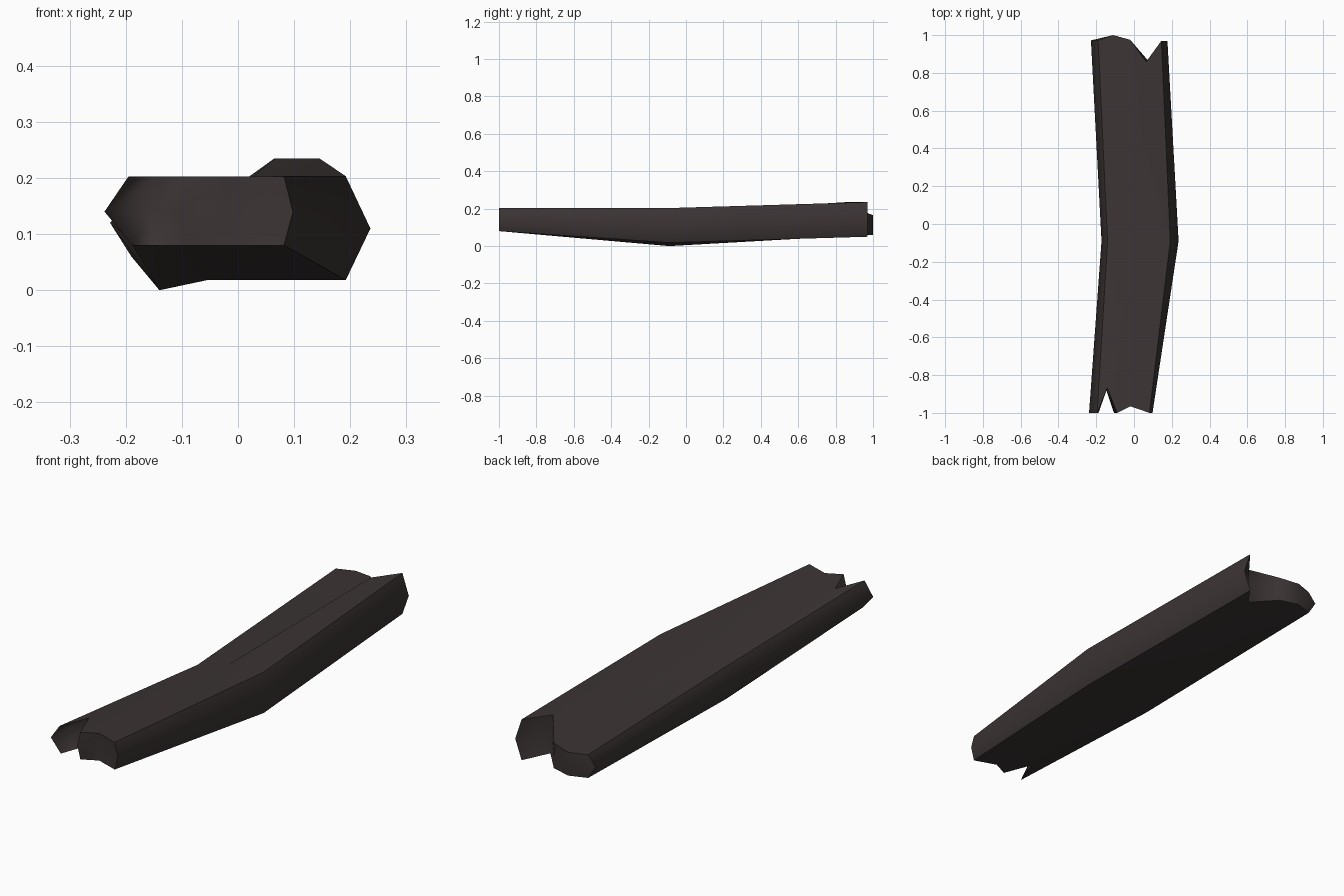
import bpy
import bmesh

cube = bpy.data.objects.get("Cube")
if cube:
    bpy.data.objects.remove(cube)

# One dark wood colour
wood = bpy.data.materials.new("dark charred wood")
wood.use_nodes = True
colour = (0.044, 0.034, 0.034, 1)
wood.diffuse_color = colour
wood.node_tree.nodes["Principled BSDF"].inputs["Base Color"].default_value = colour

# Each station has a top row and a bottom row, and its outer ridge points
front_top = [(-0.195, -1, 0.203), (-0.141, -0.868, 0.203), (-0.09, -1, 0.203),
             (-0.02, -0.965, 0.203), (0.082, -1, 0.203)]
front_bottom = [(-0.188, -1, 0.08), (-0.141, -0.868, 0.08), (-0.09, -1, 0.08),
                (-0.02, -0.965, 0.08), (0.082, -1, 0.08)]
# The bend: the top tilts down to the left, the bottom is nearly level
bend_x = [-0.14, -0.055, -0.01, 0.04, 0.192]
bend_top = [(x, -0.09, 0.171 + 0.168 * x) for x in bend_x]
bend_bottom = [(x, -0.09, 0 if x == bend_x[0] else 0.018) for x in bend_x]
back_top = [(-0.19, 0.972, 0.165), (-0.11, 1, 0.165), (-0.02, 0.975, 0.174),
            (0.065, 0.86, 0.235), (0.145, 0.97, 0.235)]
back_bottom = [(-0.19, 0.972, 0.06), (-0.11, 1, 0.06), (-0.02, 0.975, 0.06),
               (0.072, 0.868, 0.062), (0.145, 0.97, 0.05)]
stations = [(front_top, front_bottom, (-0.238, -1, 0.14), (0.098, -1, 0.14)),
            (bend_top, bend_bottom, (-0.172, -0.09, 0.073), (0.236, -0.09, 0.11)),
            (back_top, back_bottom, (-0.228, 0.972, 0.12), (0.177, 0.97, 0.14))]

bm = bmesh.new()
rings = [([bm.verts.new(p) for p in top], [bm.verts.new(p) for p in bottom],
          bm.verts.new(left), bm.verts.new(right))
         for top, bottom, left, right in stations]

# Which region each face belongs to, so that rims can be kept sharp
region = {}


def add(verts, name):
    region[bm.faces.new(verts)] = name


# Long faces between neighbouring stations
for (t0, b0, l0, r0), (t1, b1, l1, r1) in zip(rings, rings[1:]):
    for i in range(4):
        add((t0[i], t0[i + 1], t1[i + 1], t1[i]), "top")
        add((b0[i + 1], b0[i], b1[i], b1[i + 1]), "bottom")
    add((l0, t0[0], t1[0], l1), "left")
    add((b0[0], l0, l1, b1[0]), "left")
    add((t0[-1], r0, r1, t1[-1]), "right")
    add((r0, b0[-1], b1[-1], r1), "right")

# Splintered ends: a middle row runs from ridge to ridge, swelling in the notch
for name, (t, b, l, r), swell in (("front", rings[0], (-0.01, -0.016, 0)),
                                  ("back", rings[-1], (0, 0, 0))):
    inner = []
    for i in range(1, 4):
        point = (t[i].co + b[i].co) / 2
        point.x += swell[i - 1]
        inner.append(bm.verts.new(point))
    mid = [l, *inner, r]
    for i in range(4):
        add((b[i], b[i + 1], mid[i + 1], mid[i]), name)
        add((mid[i], mid[i + 1], t[i + 1], t[i]), name)

# Smooth within each region, sharp between regions
bmesh.ops.recalc_face_normals(bm, faces=bm.faces[:])
for face in bm.faces:
    face.smooth = True
for edge in bm.edges:
    edge.smooth = len({region[f] for f in edge.link_faces}) == 1

mesh = bpy.data.meshes.new("broken_plank")
bm.to_mesh(mesh)
bm.free()
mesh.materials.append(wood)
plank = bpy.data.objects.new("broken_plank", mesh)
bpy.context.collection.objects.link(plank)
